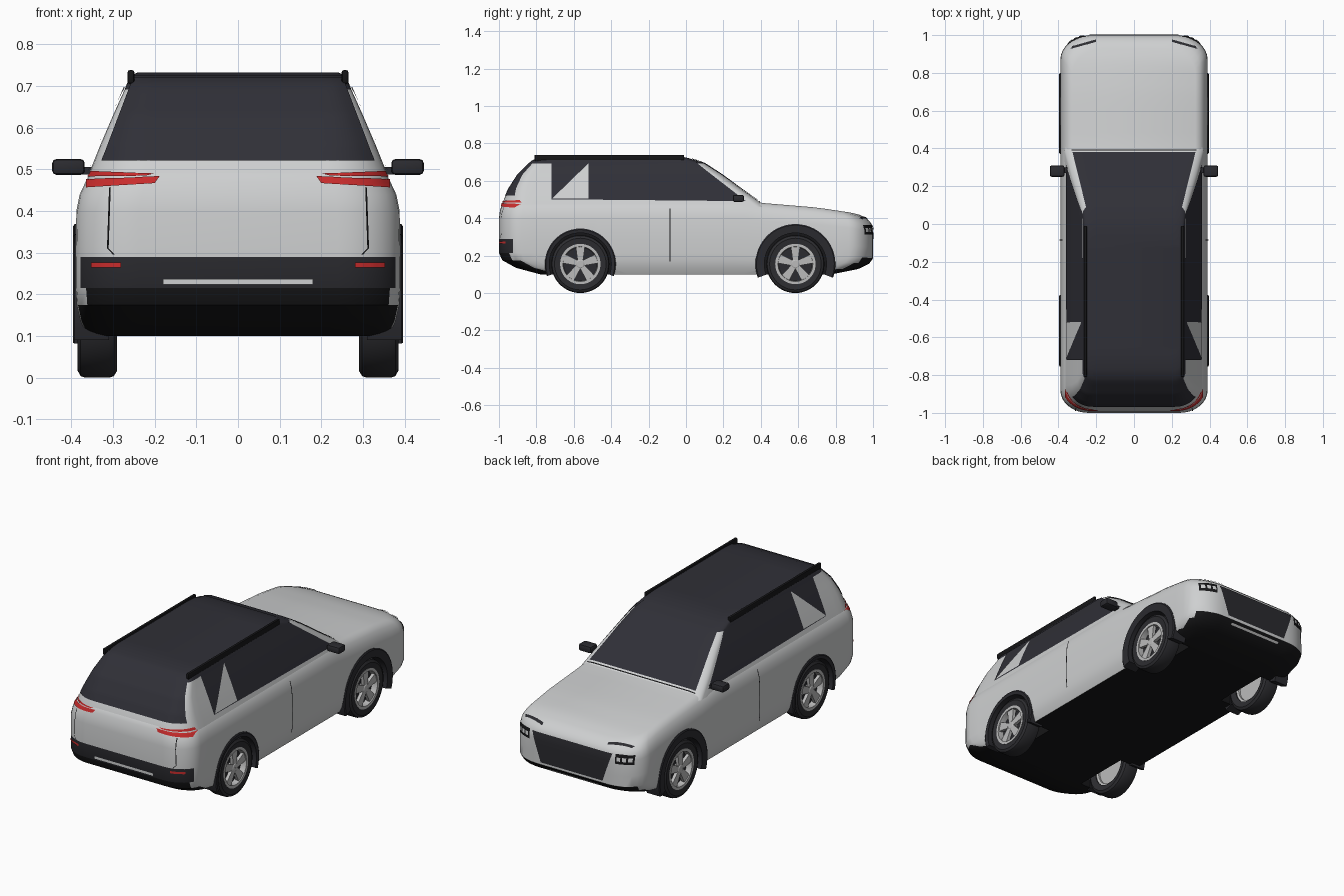
import bpy, bmesh, math
from mathutils import Vector
from mathutils.bvhtree import BVHTree

if "Cube" in bpy.data.objects:
    bpy.data.objects.remove(bpy.data.objects["Cube"])


def colour(name, r, g, b):
    m = bpy.data.materials.new(name)
    m.diffuse_color = (r, g, b, 1)
    m.use_nodes = True
    m.node_tree.nodes["Principled BSDF"].inputs["Base Color"].default_value = m.diffuse_color
    return m


PAINT = colour("pale_paint", .62, .63, .635)
GLASS = colour("dark_glass", .029, .029, .038)
TRIM = colour("dark_trim", .024, .024, .029)
BLACK = colour("black_plastic", .008, .008, .009)
TYRE = colour("tyre_rubber", .026, .026, .03)
ALLOY = colour("alloy", .5, .5, .5)
RED = colour("red_lamp", .58, .025, .025)


def finish(name, bm, mats, fix=True):
    if fix:
        bmesh.ops.recalc_face_normals(bm, faces=bm.faces[:])
    me = bpy.data.meshes.new(name)
    bm.to_mesh(me)
    bm.free()
    for m in mats:
        me.materials.append(m)
    ob = bpy.data.objects.new(name, me)
    bpy.context.scene.collection.objects.link(ob)
    return ob


def interp(x, table):
    for (x0, v0), (x1, v1) in zip(table, table[1:]):
        if x <= x1:
            return v0 + (v1 - v0) * max(0, (x - x0) / (x1 - x0))
    return table[-1][1]


def half_ring(hw, yr, yf, rear, front, segs=8, side=26):
    """Right half of a rounded rectangle, from rear to front."""
    pts = []
    for i in range(segs + 1):
        a = math.pi / 2 * i / segs
        pts.append((hw - rear[0] * (1 - math.sin(a)), yr + rear[1] * (1 - math.cos(a))))
    y0, y1 = yr + rear[1], yf - front[1]
    pts += [(hw, y0 + (y1 - y0) * i / side) for i in range(1, side)]
    for i in range(segs + 1):
        a = math.pi / 2 * i / segs
        pts.append((hw - front[0] * (1 - math.cos(a)), yf - front[1] * (1 - math.sin(a))))
    return pts


def shell(name, layers, height, rule, mats, caps):
    """Stacked rounded outlines, closed with strips at both ends."""
    bm = bmesh.new()
    rings = []
    for z, hw, yr, yf, rear, front in layers:
        half = half_ring(hw, yr, yf, rear, front)
        full = half + [(-x, y) for x, y in reversed(half)]
        rings.append([bm.verts.new((x, y, height(z, y))) for x, y in full])
    n = len(rings[0])
    for k in range(len(rings) - 1):
        for i in range(n):
            j = (i + 1) % n
            f = bm.faces.new((rings[k][i], rings[k][j], rings[k + 1][j], rings[k + 1][i]))
            f.material_index = rule(k, f.calc_center_median().y)
    for ring, mi in zip((rings[0], rings[-1]), caps):
        for i in range(n // 2 - 1):
            f = bm.faces.new((ring[i], ring[i + 1], ring[n - 2 - i], ring[n - 1 - i]))
            f.material_index = mi
    return finish(name, bm, mats)


# Lower body with bonnet, bumpers and floor
TOP = [(-1, .5), (.3, .5), (.4, .482), (.7, .457), (.88, .43), (.95, .413), (1, .4)]
R, F = (.15, .12), (.17, .13)
body_layers = [(z, w, a, b, R, F) for z, w, a, b in (
    (.10, .36, -.78, .78), (.135, .378, -.91, .92), (.175, .387, -.982, .98),
    (.215, .39, -1, 1), (.29, .39, -1, 1), (.40, .388, -1, 1), (.44, .38, -.995, .998),
    (.47, .366, -.985, .985), (.49, .35, -.978, .96), (.50, .325, -.97, .93))]


def body_rule(k, y):
    if k < 3 and abs(y) > (.74, .86, .93)[k]:
        return 2
    return 1 if k == 3 and y < -.935 else 0


body = shell("lower_body", body_layers,
             lambda z, y: .1 + (z - .1) * (interp(y, TOP) - .1) / .4,
             body_rule, [PAINT, TRIM, BLACK], (2, 0))

# Wheel wells cut into the body
WHEELS = [(-.565, .19), (.585, .214)]
bm = bmesh.new()
for y, _ in WHEELS:
    for s in (1, -1):
        new = bmesh.ops.create_cone(bm, cap_ends=True, segments=40, radius1=.172,
                                    radius2=.172, depth=.22)["verts"]
        for v in new:
            v.co = Vector((s * .355 + v.co.z, y + v.co.x, .155 + v.co.y))
for f in bm.faces:
    f.material_index = 2
cutter = finish("wheel_well_cutter", bm, [PAINT, TRIM, BLACK])
cutter.hide_render = True
mod = body.modifiers.new("wells", 'BOOLEAN')
mod.operation, mod.solver, mod.object = 'DIFFERENCE', 'EXACT', cutter
bpy.context.view_layer.update()
dg = bpy.context.evaluated_depsgraph_get()
cut_mesh = bpy.data.meshes.new_from_object(body.evaluated_get(dg))
body.modifiers.clear()
body.data = cut_mesh
bpy.data.objects.remove(cutter)

# Cabin with dark roof
cabin_layers = [(z, w, a, b, (r, r * .85), (.05, .05)) for z, w, a, b, r in (
    (.46, .368, -.986, .43, .15), (.50, .354, -.974, .375, .14), (.56, .33, -.945, .29, .11),
    (.63, .30, -.90, .195, .08), (.692, .272, -.838, .10, .06), (.71, .265, -.815, .05, .05),
    (.725, .257, -.77, 0, .05), (.733, .24, -.69, -.08, .05))]
cabin = shell("cabin", cabin_layers, lambda z, y: z,
              lambda k, y: 1 if k >= 4 else 0, [PAINT, GLASS], (0, 1))

# Surface plates laid onto the body
verts, polys = [], []
for ob in (body, cabin):
    base = len(verts)
    verts += [v.co.copy() for v in ob.data.vertices]
    polys += [[base + i for i in p.vertices] for p in ob.data.polygons]
TREE = BVHTree.FromPolygons(verts, polys)
AXES = {"side": (Vector((-1, 0, 0)), lambda a, b: Vector((3, a, b))),
        "nose": (Vector((0, -1, 0)), lambda a, b: Vector((a, 3, b))),
        "tail": (Vector((0, 1, 0)), lambda a, b: Vector((a, -3, b))),
        "top": (Vector((0, 0, -1)), lambda a, b: Vector((a, b, 3)))}


def plate(name, axis, quad, mat, mirror=True, off=.004, nu=12, nv=8):
    ray, origin = AXES[axis]
    p = [Vector(c) for c in quad]
    bm = bmesh.new()
    for s in ((1, -1) if mirror else (1,)):
        grid = {}
        for i in range(nu + 1):
            for j in range(nv + 1):
                u, v = i / nu, j / nv
                c = p[0].lerp(p[1], u).lerp(p[3].lerp(p[2], u), v)
                hit, nor, _, _ = TREE.ray_cast(origin(c.x, c.y), ray)
                if hit is None:
                    continue
                q = hit + nor * (off if nor.dot(ray) < 0 else -off)
                grid[i, j] = bm.verts.new((s * q.x, q.y, q.z))
        out = Vector((-ray.x * s, -ray.y, -ray.z))
        for i in range(nu):
            for j in range(nv):
                keys = ((i, j), (i + 1, j), (i + 1, j + 1), (i, j + 1))
                if all(k in grid for k in keys):
                    f = bm.faces.new([grid[k] for k in keys])
                    f.normal_update()
                    if f.normal.dot(out) < 0:
                        f.normal_flip()
    return finish(name, bm, [mat], fix=False)


def rect(a0, b0, a1, b1):
    return (a0, b0), (a1, b0), (a1, b1), (a0, b1)


# Windows
plate("side_windows", "side", ((-.72, .5), (.32, .49), (.055, .695), (-.72, .70)), GLASS, nu=24)
plate("quarter_panel", "side", ((-.715, .503), (-.52, .503), (-.52, .69), (-.522, .69)),
      PAINT, off=.007)
plate("windscreen", "top", ((-.325, .38), (.325, .38), (.238, .03), (-.238, .03)), GLASS, False,
      nu=24, nv=16)
plate("rear_window", "tail", ((-.325, .52), (.325, .52), (.25, .718), (-.25, .718)), GLASS, False,
      nu=32, nv=20)
# Tail details
plate("tail_lamp_lower", "tail", ((.362, .455), (.20, .466), (.188, .483), (.362, .474)), RED)
plate("tail_lamp_upper", "tail", ((.358, .482), (.22, .484), (.20, .489), (.35, .495)), RED, nv=3)
plate("rear_reflector", "tail", rect(.28, .264, .35, .276), RED, nv=2)
plate("rear_bright_strip", "tail", rect(-.18, .224, .18, .237), PAINT, False, nv=2)
plate("tailgate_seam", "tail", ((.309, .31), (.313, .31), (.308, .455), (.304, .455)), BLACK, nu=1)
plate("tailgate_seam_corner", "tail", ((.295, .296), (.299, .296), (.313, .311), (.309, .311)),
      BLACK, nu=1, nv=2)
# Nose details
plate("grille", "nose", ((-.19, .2), (.19, .2), (.245, .36), (-.245, .36)), TRIM, False, nu=24)
plate("headlamp_block", "nose", rect(.262, .312, .35, .362), BLACK)
for i in range(3):
    x = .27 + i * .027
    plate("headlamp_cell_%d" % (i + 1), "nose", rect(x, .327, x + .018, .347), PAINT, off=.007,
          nu=3, nv=3)
plate("running_lamp", "top", ((.2, .975), (.325, .94), (.335, .925), (.2, .962)), TRIM, nv=3)
plate("front_bright_strip", "nose", rect(-.16, .163, .16, .173), ALLOY, False, nv=2)
# Door and cowl seams
plate("door_seam", "side", rect(-.088, .17, -.083, .45), BLACK, nu=1)
plate("cowl_seam", "top", rect(-.33, .388, .33, .393), BLACK, False, nu=20, nv=1)


def box(bm, centre, size, bevel=0):
    new = bmesh.ops.create_cube(bm, size=1)["verts"]
    for v in new:
        v.co = Vector([c + a * b for c, a, b in zip(centre, v.co, size)])
    if bevel:
        edges = list({e for v in new for e in v.link_edges})
        bmesh.ops.bevel(bm, geom=edges, offset=bevel, segments=2, affect='EDGES', profile=.5)


# Roof rails and door mirrors
bm = bmesh.new()
for s in (1, -1):
    box(bm, (s * .257, -.41, .722), (.016, .8, .033), .005)
finish("roof_rails", bm, [BLACK])
bm = bmesh.new()
for s in (1, -1):
    box(bm, (s * .407, .28, .506), (.078, .06, .038), .01)
    box(bm, (s * .365, .285, .497), (.04, .03, .018))
finish("door_mirrors", bm, [TRIM])


def lathe(bm, profile, n=48, closed=False, mi=0):
    """Revolve (radius, x) points about the axle."""
    rings = [[bm.verts.new((x, r * math.cos(2 * math.pi * i / n), r * math.sin(2 * math.pi * i / n)))
              for i in range(n)] for r, x in profile]
    pairs = list(zip(rings, rings[1:])) + ([(rings[-1], rings[0])] if closed else [])
    for a, b in pairs:
        for i in range(n):
            bm.faces.new((a[i], a[(i + 1) % n], b[(i + 1) % n], b[i])).material_index = mi


# Wheels and arch mouldings
for (y, outer), end in zip(WHEELS, ("rear", "front")):
    for s, side in ((1, "right"), (-1, "left")):
        bm = bmesh.new()
        lathe(bm, [(.105, -.04), (.138, -.048), (.151, -.04), (.155, -.028), (.155, .028),
                   (.151, .04), (.138, .047), (.105, .043)], closed=True)
        lathe(bm, [(.108, .036), (.108, .045), (.093, .045), (.09, .015), (.093, -.03),
                   (.108, -.035)], closed=True, mi=1)
        lathe(bm, [(.092, .012), (.001, .012), (.001, .006), (.092, .006)], closed=True, mi=2)
        lathe(bm, [(.092, -.02), (.001, -.02), (.001, -.014), (.092, -.014)], closed=True, mi=1)
        lathe(bm, [(.001, .012), (.026, .012), (.026, .036), (.018, .041), (.001, .041)], 20, mi=1)
        for k in range(5):
            a = math.pi / 2 + k * 2 * math.pi / 5
            start = len(bm.faces)
            new = bmesh.ops.create_cube(bm, size=1)["verts"]
            for v in new:
                r = .058 + v.co.y * .074
                w = v.co.z * (.03 if v.co.y < 0 else .05)
                v.co = Vector((.03 + v.co.x * .018, r * math.cos(a) - w * math.sin(a),
                               r * math.sin(a) + w * math.cos(a)))
            for f in {f for v in new for f in v.link_faces}:
                f.material_index = 1
        for v in bm.verts:
            v.co = Vector((s * (.338 + v.co.x), y + v.co.y, .155 + v.co.z))
        finish("%s_%s_wheel" % (end, side), bm, [TYRE, ALLOY, TRIM])

        bm = bmesh.new()
        prev = None
        for i in range(33):
            a = math.radians(-20 + 220 * i / 32)
            cur = [bm.verts.new((s * x, y + r * math.cos(a), .155 + r * math.sin(a)))
                   for r, x in ((.166, .31), (.166, .393), (outer - .006, .396), (outer, .392), (outer, .31))]
            if prev:
                for k in range(5):
                    m = (k + 1) % 5
                    bm.faces.new((prev[k], prev[m], cur[m], cur[k]))
            else:
                bm.faces.new(cur)
            prev = cur
        bm.faces.new(prev)
        finish("%s_%s_arch" % (end, side), bm, [TRIM])

# Smooth shading with crisp edges
for ob in bpy.context.scene.objects:
    ob.select_set(True)
bpy.context.view_layer.objects.active = body
bpy.ops.object.shade_smooth_by_angle(angle=math.radians(30))
